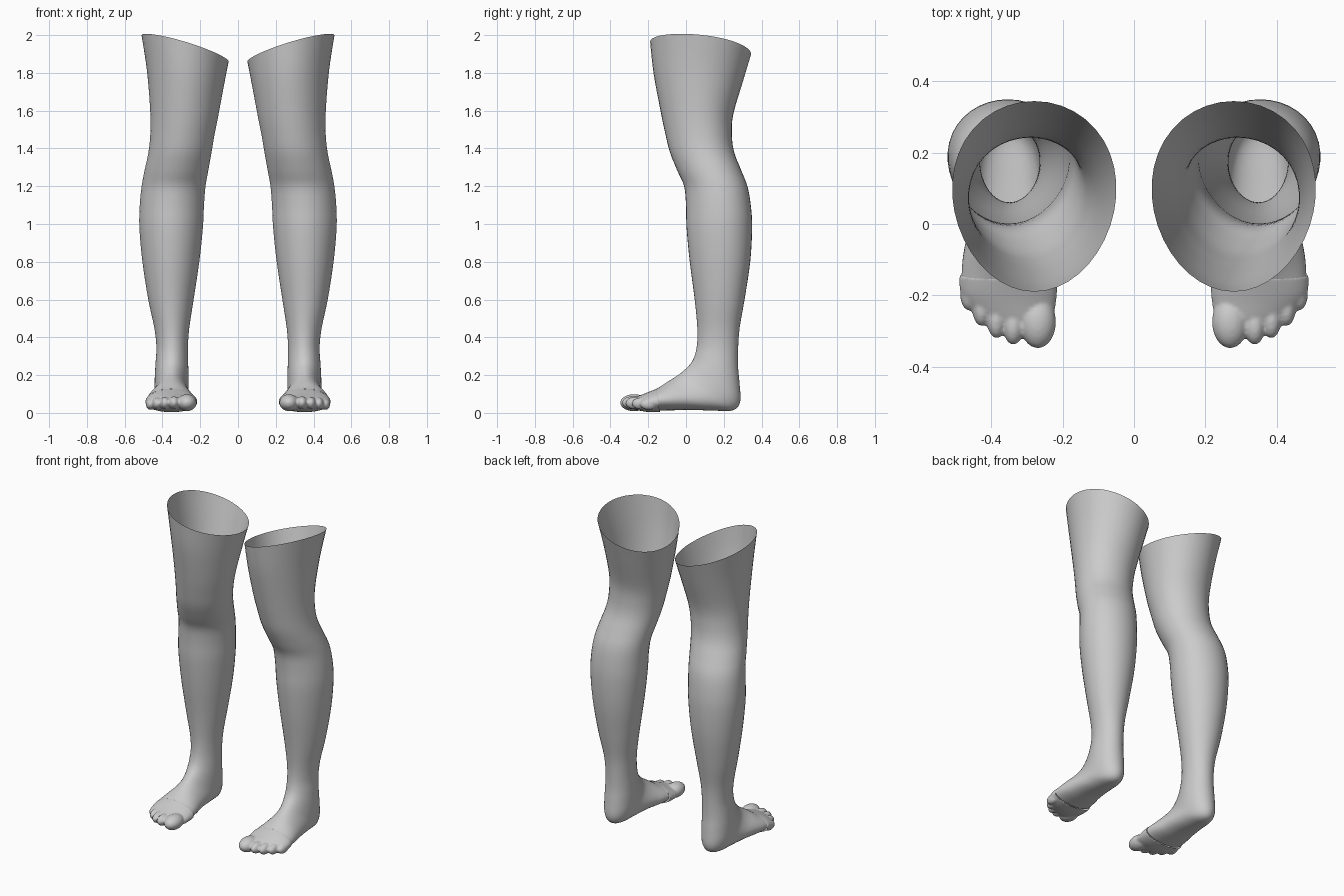
import bpy, bmesh, math
from mathutils import Vector

if "Cube" in bpy.data.objects:
    bpy.data.objects.remove(bpy.data.objects["Cube"])

skin = bpy.data.materials.new("plain_grey")
skin.diffuse_color = (0.6, 0.6, 0.6, 1)
skin.use_nodes = True
skin.node_tree.nodes["Principled BSDF"].inputs["Base Color"].default_value = skin.diffuse_color
SIDES = 40

# Leg sections: front y, front z, back y, back z, inner x, outer x, sideways tilt
LEG = [
    (-.19, 1.965, .345, 1.90, .05, .51, .30),
    (-.172, 1.80, .300, 1.75, .075, .482, .20),
    (-.135, 1.60, .250, 1.58, .105, .465, .10),
    (-.110, 1.48, .243, 1.47, .125, .464, .03),
    (-.085, 1.38, .255, 1.38, .140, .474, 0),
    (-.045, 1.28, .290, 1.29, .157, .494, 0),
    (-.010, 1.20, .325, 1.20, .172, .510, 0),
    (.000, 1.10, .343, 1.10, .180, .520, 0),
    (.003, 0.98, .350, 0.98, .186, .522, 0),
    (.020, 0.80, .340, 0.80, .205, .506, 0),
    (.046, 0.60, .310, 0.60, .235, .475, 0),
    (.060, 0.45, .284, 0.45, .258, .443, 0),
    (.058, 0.36, .276, 0.34, .265, .432, 0),
    (.045, 0.30, .276, 0.24, .264, .436, 0),
    (.025, 0.262, .284, 0.15, .262, .440, 0),
    (-.003, 0.232, .287, 0.06, .262, .442, 0),
    (-.035, 0.205, .250, 0.014, .262, .444, 0),
    (-.070, 0.182, .150, 0.012, .256, .452, 0),
    (-.105, 0.160, .030, 0.016, .244, .468, 0),
    (-.135, 0.140, -.06, 0.014, .230, .480, 0),
    (-.155, 0.128, -.14, 0.012, .224, .484, 0),
]
# Forefoot sections, in the same layout
FOREFOOT = [
    (-.150, 0.130, -.136, 0.004, .216, .490, 0),
    (-.190, 0.114, -.19, 0.004, .216, .488, 0),
    (-.225, 0.100, -.225, 0.008, .220, .470, 0),
    (-.265, 0.085, -.265, 0.016, .228, .430, 0),
    (-.290, 0.072, -.29, 0.028, .250, .390, 0),
]
# Toes: centre x, centre y, centre z, half width, half length, half height
TOES = [
    (.270, -.275, .054, .051, .074, .045),
    (.339, -.285, .054, .029, .054, .034),
    (.386, -.268, .052, .027, .053, .033),
    (.428, -.236, .050, .026, .051, .032),
    (.463, -.197, .046, .025, .046, .030),
]


def smooth_rows(keys, steps):
    """Catmull-Rom interpolation between key sections."""
    rows = []
    for i in range(len(keys) - 1):
        a, b = keys[max(i - 1, 0)], keys[i]
        c, d = keys[i + 1], keys[min(i + 2, len(keys) - 1)]
        for s in range(steps):
            t = s / steps
            rows.append([.5 * (2 * q + (r - p) * t + (2 * p - 5 * q + 4 * r - w) * t * t
                               + (3 * q - p - 3 * r + w) * t ** 3)
                         for p, q, r, w in zip(a, b, c, d)])
    return rows + [list(keys[-1])]


def section(row):
    """Slightly egg-shaped closed ring spanning a front and a back point."""
    yf, zf, yb, zb, x0, x1, tilt = row
    front, back = Vector((0, yf, zf)), Vector((0, yb, zb))
    mid, half = (front + back) / 2, (back - front) / 2
    points = []
    for k in range(SIDES):
        a = 2 * math.pi * k / SIDES
        c, s = math.cos(a), math.sin(a)
        dx = (x1 - x0) / 2 * c * (1 + .08 * s)
        p = mid + half * s
        points.append((p.x + (x0 + x1) / 2 + dx, p.y, p.z + tilt * dx))
    return points


def loft(bm, rows, capped=False):
    rings = [[bm.verts.new(p) for p in section(r)] for r in rows]
    for a, b in zip(rings, rings[1:]):
        for k in range(SIDES):
            n = (k + 1) % SIDES
            bm.faces.new((a[k], b[k], b[n], a[n]))
    if capped:
        bm.faces.new(rings[0])
        bm.faces.new(rings[-1][::-1])


def finish(bm, name):
    bmesh.ops.recalc_face_normals(bm, faces=bm.faces)
    mesh = bpy.data.meshes.new(name)
    bm.to_mesh(mesh)
    bm.free()
    obj = bpy.data.objects.new(name, mesh)
    bpy.context.collection.objects.link(obj)
    mesh.materials.append(skin)
    return obj


def shade_and_mirror(obj):
    for p in obj.data.polygons:
        p.use_smooth = True
    m = obj.modifiers.new("other_side", 'MIRROR')
    m.use_mirror_merge = False


# Open-topped leg running down into the instep
bm = bmesh.new()
loft(bm, smooth_rows(LEG, 4))
shade_and_mirror(finish(bm, "legs"))

# Forefoot and toes, blended into one skin
bm = bmesh.new()
loft(bm, smooth_rows(FOREFOOT, 3), capped=True)
for x, y, z, w, l, h in TOES:
    ball = bmesh.ops.create_uvsphere(bm, u_segments=24, v_segments=16, radius=1)["verts"]
    bmesh.ops.scale(bm, vec=(w, l, h), verts=ball)
    bmesh.ops.translate(bm, vec=(x, y, z), verts=ball)
toes = finish(bm, "forefeet")
remesh = toes.modifiers.new("blend", 'REMESH')
remesh.mode = 'VOXEL'
remesh.voxel_size = .006
soften = toes.modifiers.new("soften", 'SMOOTH')
soften.factor, soften.iterations = .5, 4
bpy.context.view_layer.objects.active = toes
toes.select_set(True)
for name in ("blend", "soften"):
    bpy.ops.object.modifier_apply(modifier=name)

# Open the back of the forefoot where it overlaps the instep
bm = bmesh.new()
bm.from_mesh(toes.data)
hidden = [f for f in bm.faces if f.normal.y > .8 and f.calc_center_median().y > -.16]
bmesh.ops.delete(bm, geom=hidden, context='FACES')
bm.to_mesh(toes.data)
bm.free()
if not toes.data.materials:
    toes.data.materials.append(skin)
shade_and_mirror(toes)
